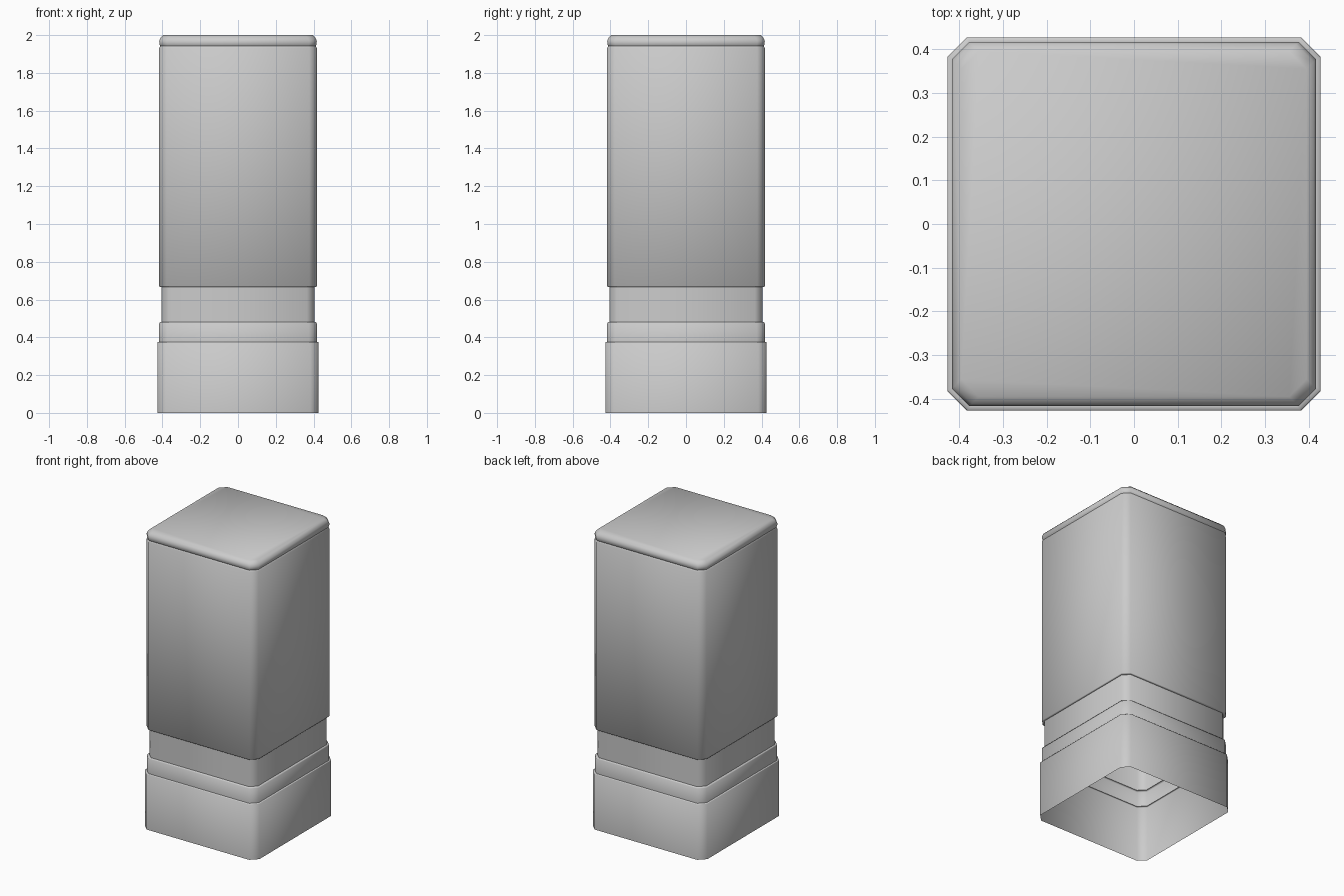
import bpy, bmesh, math

cube = bpy.data.objects.get("Cube")
if cube:
    bpy.data.objects.remove(cube, do_unlink=True)

grey = bpy.data.materials.new("plain grey")
grey.use_nodes = True
colour = (0.6, 0.6, 0.6, 1)
grey.diffuse_color = colour
grey.node_tree.nodes["Principled BSDF"].inputs["Base Color"].default_value = colour


def chamfered_square(bm, half, cut, z):
    """Ring of eight vertices: a square with its corners cut off."""
    k = half - cut
    points = [(half, -k), (half, k), (k, half), (-k, half),
              (-half, k), (-half, -k), (-k, -half), (k, -half)]
    return [bm.verts.new((x, y, z)) for x, y in points]


def shell(name, profile, cut, closed_top=False):
    """Skin a profile of (half width, height) pairs into an open tube."""
    bm = bmesh.new()
    rings = [chamfered_square(bm, half, cut, z) for half, z in profile]
    for low, high in zip(rings, rings[1:]):
        for i in range(8):
            j = (i + 1) % 8
            bm.faces.new((low[i], low[j], high[j], high[i]))
    if closed_top:
        bm.faces.new(rings[-1])
    mesh = bpy.data.meshes.new(name)
    bm.to_mesh(mesh)
    bm.free()
    mesh.materials.append(grey)
    obj = bpy.data.objects.new(name, mesh)
    bpy.context.collection.objects.link(obj)
    bpy.ops.object.select_all(action="DESELECT")
    obj.select_set(True)
    bpy.context.view_layer.objects.active = obj
    bpy.ops.object.shade_smooth_by_angle(angle=math.radians(50))


# Open-bottomed base with a narrow ledge on top
shell("base", [(0.427, 0), (0.427, 0.372), (0.425, 0.375), (0.417, 0.375)], 0.045)

# Collar stepping in to the neck
shell("collar", [(0.417, 0.375), (0.417, 0.474), (0.413, 0.48), (0.405, 0.48)], 0.042)

# Recessed neck
shell("neck", [(0.405, 0.48), (0.405, 0.667)], 0.04)

# Tall cap with a fine groove and a rounded top rim
shell("cap", [(0.405, 0.667), (0.414, 0.667), (0.417, 0.671),
              (0.417, 1.932), (0.412, 1.942), (0.416, 1.95),
              (0.417, 1.968), (0.411, 1.985), (0.395, 2.0)],
      0.04, closed_top=True)
